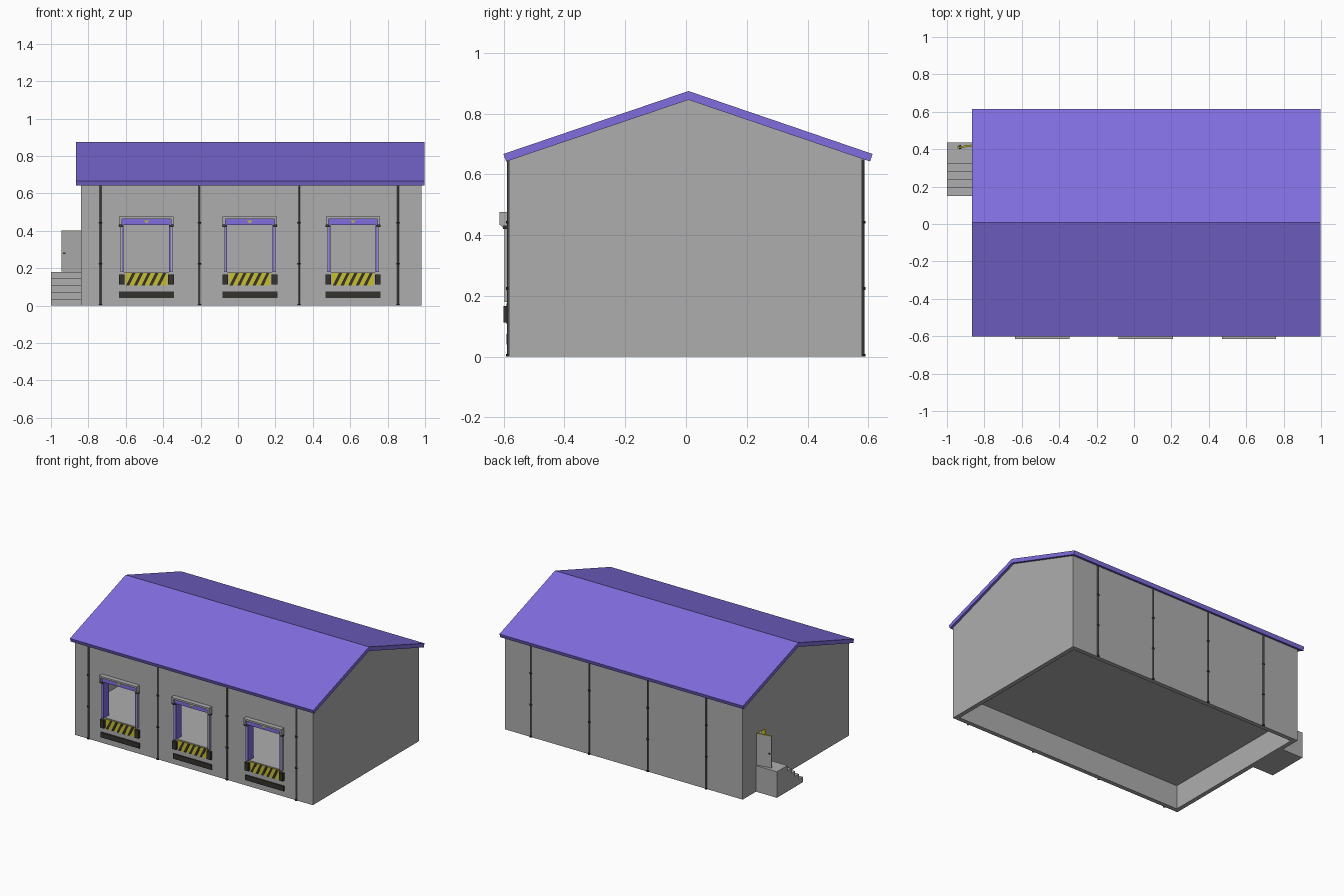
import bpy, bmesh, math
from mathutils import Matrix

if "Cube" in bpy.data.objects:
    bpy.data.objects.remove(bpy.data.objects["Cube"])


def mat(name, col):
    m = bpy.data.materials.new(name)
    m.diffuse_color = (*col, 1)
    m.use_nodes = True
    m.node_tree.nodes["Principled BSDF"].inputs["Base Color"].default_value = m.diffuse_color
    return m


WALL = mat("concrete grey", (0.42, 0.42, 0.42))
PURPLE = mat("roof purple", (0.22, 0.155, 0.74))
YELLOW = mat("safety yellow", (0.58, 0.52, 0.03))
BLACK = mat("rubber black", (0.035, 0.032, 0.026))
PIPE = mat("pipe grey", (0.14, 0.14, 0.14))


def prism(name, pts, a, b, material, axis="x"):
    """Extrude a profile: (y, z) points along x, or (x, z) points along y."""
    bm = bmesh.new()

    def place(p, t):
        return (t, p[0], p[1]) if axis == "x" else (p[0], t, p[1])
    lo = [bm.verts.new(place(p, a)) for p in pts]
    hi = [bm.verts.new(place(p, b)) for p in pts]
    bm.faces.new(lo)
    bm.faces.new(hi)
    n = len(pts)
    for i in range(n):
        j = (i + 1) % n
        bm.faces.new((lo[i], lo[j], hi[j], hi[i]))
    bmesh.ops.recalc_face_normals(bm, faces=bm.faces)
    me = bpy.data.meshes.new(name)
    bm.to_mesh(me)
    bm.free()
    me.materials.append(material)
    ob = bpy.data.objects.new(name, me)
    bpy.context.collection.objects.link(ob)
    return ob


def box(name, x0, x1, y0, y1, z0, z1, material):
    return prism(name, [(y0, z0), (y1, z0), (y1, z1), (y0, z1)], x0, x1, material)


def cylinder(name, x, y, z0, z1, r, material, sides=10):
    bm = bmesh.new()
    bmesh.ops.create_cone(bm, cap_ends=True, segments=sides, radius1=r, radius2=r,
                          depth=z1 - z0,
                          matrix=Matrix.Translation((x, y, (z0 + z1) / 2)))
    me = bpy.data.meshes.new(name)
    bm.to_mesh(me)
    bm.free()
    me.materials.append(material)
    ob = bpy.data.objects.new(name, me)
    bpy.context.collection.objects.link(ob)
    return ob


def cut(target, cutter):
    mod = target.modifiers.new("cut", "BOOLEAN")
    mod.operation = "DIFFERENCE"
    mod.solver = "EXACT"
    mod.object = cutter
    bpy.context.view_layer.objects.active = target
    bpy.ops.object.modifier_apply(modifier=mod.name)
    bpy.data.objects.remove(cutter)


X0, X1, YF, YB, T = -0.84, 0.98, -0.582, 0.58, 0.03
DOCK = 0.18
BAYS = (-0.49, 0.063, 0.615)

# Gabled wall shell, hollow from below, with loading and side door openings
walls = prism("walls", [(YF, 0), (YB, 0), (YB, 0.652), (0.008, 0.846), (YF, 0.648)],
              X0, X1, WALL)
cut(walls, box("hollow_cutter", X0 + T, X1 - T, YF + T, YB - T, -0.1, 1, WALL))
for c in BAYS:
    cut(walls, box("bay_cutter", c - 0.132, c + 0.132, YF - 0.05, YF + 0.05, DOCK, 0.465, WALL))
cut(walls, box("door_cutter", X0 - 0.05, X0 + 0.05, 0.325, 0.428, DOCK, 0.40, WALL))

# Raised floor and roof
box("floor", X0 + T, X1 - T, YF + T, YB - T, DOCK - 0.015, DOCK, WALL)
prism("roof", [(-0.592, 0.642), (0.008, 0.845), (0.606, 0.642), (0.614, 0.667),
               (0.008, 0.874), (-0.601, 0.667)], -0.865, 0.997, PURPLE)

# Loading bays
for c in BAYS:
    # hood: thin top, shaped cheeks, purple head curtain
    box("hood_top", c - 0.145, c + 0.145, -0.614, YF, 0.464, 0.476, WALL)
    for s in (-1, 1):
        def span(a, b):
            return sorted((c + s * a, c + s * b))
        prism("hood_cheek", [(YF, 0.466), (-0.614, 0.466), (-0.614, 0.435),
                             (-0.598, 0.42), (YF, 0.42)], *span(0.131, 0.145), WALL)
        box("bay_frame", *span(0.131, 0.139), -0.598, YF, DOCK, 0.466, WALL)
        box("bay_side_curtain", *span(0.121, 0.131), -0.597, YF + 0.045, DOCK, 0.466, PURPLE)
        box("bay_bracket", *span(0.124, 0.146), -0.602, -0.585, 0.42, 0.432, BLACK)
        box("dock_bumper", *span(0.117, 0.147), -0.6, YF, 0.112, 0.167, BLACK)
    box("bay_head_curtain", c - 0.131, c + 0.131, -0.597, YF + 0.045, 0.43, 0.466, PURPLE)
    prism("bay_marker", [(c - 0.016, 0.456), (c, 0.44), (c + 0.016, 0.456)],
          -0.599, -0.596, YELLOW, "y")
    # dock lip with hazard stripes
    box("dock_lip", c - 0.112, c + 0.112, -0.588, YF, 0.108, 0.175, YELLOW)
    for i in range(5):
        x = c - 0.108 + i * 0.041
        prism("hazard_stripe", [(x, 0.108), (x + 0.017, 0.108),
                                (x + 0.05, 0.175), (x + 0.033, 0.175)],
              -0.59, -0.587, BLACK, "y")
    box("lower_rubber_strip", c - 0.147, c + 0.147, -0.59, YF, 0.04, 0.075, BLACK)

# Drainpipes with clamps, front and back
pipes = [(-0.735 + 0.53 * i, YF - 0.002) for i in range(4)]
pipes += [(0.78 - 0.447 * i, YB + 0.002) for i in range(4)]
for x, y in pipes:
    cylinder("drainpipe", x, y, 0, 0.648, 0.0055, PIPE)
    for z in (0.0, 0.22, 0.438):
        cylinder("pipe_clamp", x, y, z, z + 0.009, 0.0085, BLACK)

# Side landing with steps as one profile
prof = [(0.435, 0), (0.435, DOCK), (0.32, DOCK)]
for i in range(1, 5):
    y, z = 0.32 - 0.0425 * (i - 1), DOCK - 0.036 * i
    prof += [(y, z), (y - 0.0425, z)]
prof.append((0.15, 0))
prism("landing_steps", prof, -1.0, X0, WALL)

# Yellow lining of the side door opening
for y0, y1, z0, z1 in ((0.325, 0.331, DOCK, 0.40), (0.331, 0.428, 0.394, 0.40)):
    box("door_lining", X0 + 0.002, X0 + T, y0, y1, z0, z1, YELLOW)

# Side door, swung open on its rear hinge
hinge = Matrix.Translation((X0, 0.428, 0)) @ Matrix.Rotation(math.radians(8), 4, "Z")
for ob in (box("side_door", -0.105, 0, -0.009, 0, DOCK + 0.002, 0.398, WALL),
           box("side_door_top_edge", -0.105, 0, -0.009, 0, 0.398, 0.402, YELLOW),
           box("door_handle_outer", -0.099, -0.085, 0, 0.006, 0.275, 0.283, BLACK),
           box("door_handle_inner", -0.099, -0.085, -0.015, -0.009, 0.275, 0.283, BLACK)):
    ob.data.transform(hinge)
